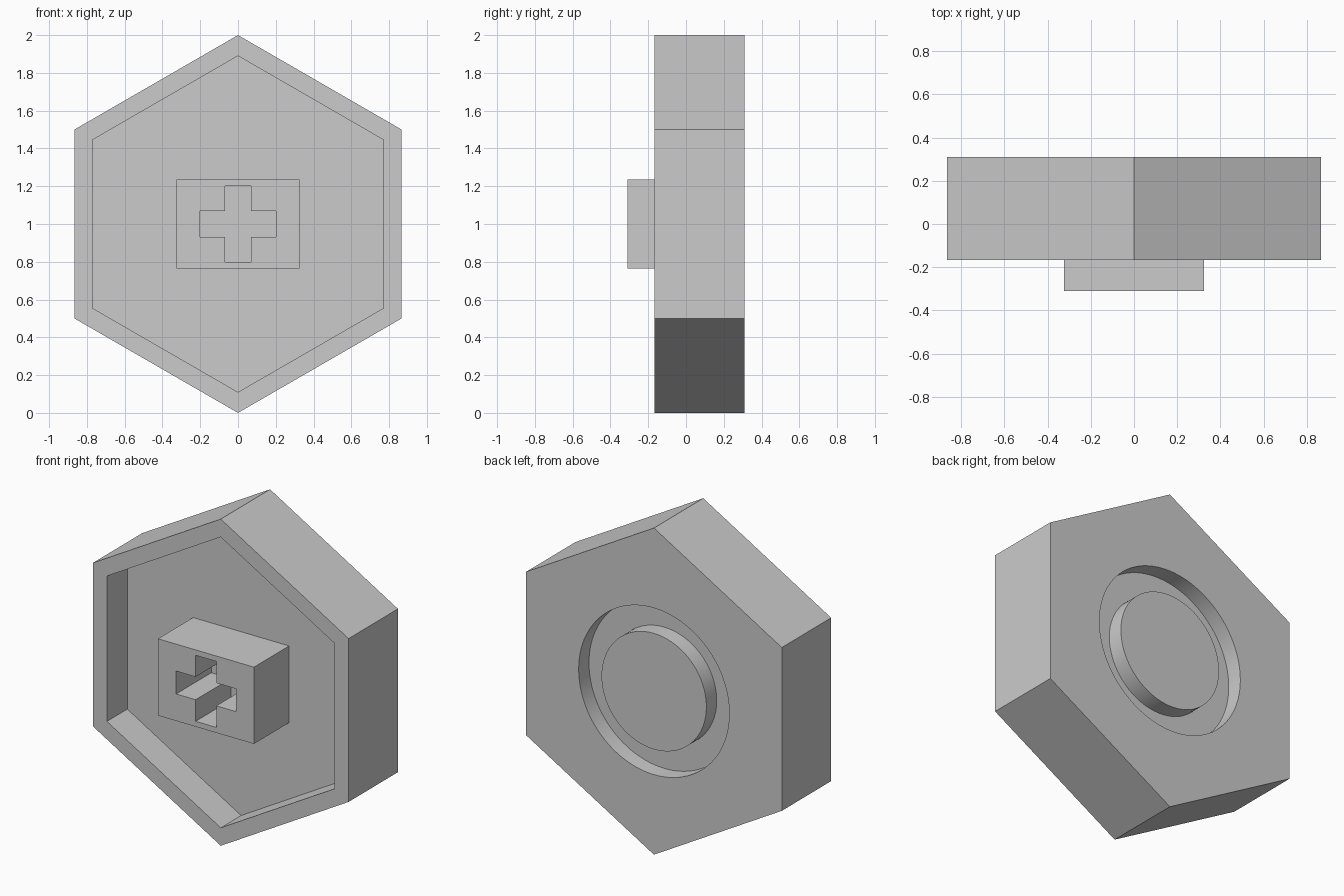
import bpy, bmesh
from math import sin, cos, pi, radians

cube = bpy.data.objects.get("Cube")
if cube:
    bpy.data.objects.remove(cube, do_unlink=True)

grey = bpy.data.materials.new("plain grey")
grey.use_nodes = True
grey.diffuse_color = (0.6, 0.6, 0.6, 1)
grey.node_tree.nodes["Principled BSDF"].inputs["Base Color"].default_value = (0.6, 0.6, 0.6, 1)

FRONT, FLOOR, BACK = -0.167, 0.03, 0.31
BLOCK_FRONT, MID = -0.31, 1.0


def polygon(radius, sides):
    """Regular outline in x, z with a point at the top."""
    return [(radius * sin(2 * pi * i / sides), MID + radius * cos(2 * pi * i / sides))
            for i in range(sides)]


def prism(name, outline, y0, y1):
    """Extrude an x, z outline along y."""
    bm = bmesh.new()
    face = bm.faces.new([bm.verts.new((x, y0, z)) for x, z in outline])
    result = bmesh.ops.extrude_face_region(bm, geom=[face])
    moved = [v for v in result["geom"] if isinstance(v, bmesh.types.BMVert)]
    bmesh.ops.translate(bm, verts=moved, vec=(0, y1 - y0, 0))
    bmesh.ops.recalc_face_normals(bm, faces=bm.faces)
    mesh = bpy.data.meshes.new(name)
    bm.to_mesh(mesh)
    bm.free()
    mesh.materials.append(grey)
    obj = bpy.data.objects.new(name, mesh)
    bpy.context.collection.objects.link(obj)
    return obj


def select(obj):
    bpy.ops.object.select_all(action="DESELECT")
    obj.select_set(True)
    bpy.context.view_layer.objects.active = obj


def cut(target, cutter):
    """Subtract the cutter and discard it."""
    mod = target.modifiers.new("cut", "BOOLEAN")
    mod.operation, mod.solver, mod.object = "DIFFERENCE", "EXACT", cutter
    select(target)
    bpy.ops.object.modifier_apply(modifier=mod.name)
    bpy.data.objects.remove(cutter, do_unlink=True)


# Hexagonal body with a shallow tray in the front
body = prism("hexagonal_body", polygon(1.0, 6), FRONT, BACK)
cut(body, prism("tray_cutter", polygon(0.89, 6), FRONT - 0.1, FLOOR))

# Round groove in the back
groove = prism("groove_cutter", polygon(0.51, 96), BACK - 0.1, BACK + 0.1)
cut(groove, prism("groove_core", polygon(0.355, 96), BACK - 0.2, BACK + 0.2))
cut(body, groove)
select(body)
bpy.ops.object.shade_smooth_by_angle(angle=radians(30))

# Raised block in the tray, pierced by a cross
w, h = 0.325, 0.235
block = prism("raised_block", [(-w, MID - h), (w, MID - h), (w, MID + h), (-w, MID + h)],
              BLOCK_FRONT, FLOOR)
a, b = 0.07, 0.202
quarter = [(a, b), (a, a), (b, a)]
cross = []
for turn in range(4):
    cross += [(x, MID + z) for x, z in quarter]
    quarter = [(z, -x) for x, z in quarter]
cut(block, prism("cross_cutter", cross, BLOCK_FRONT - 0.1, FLOOR + 0.1))
